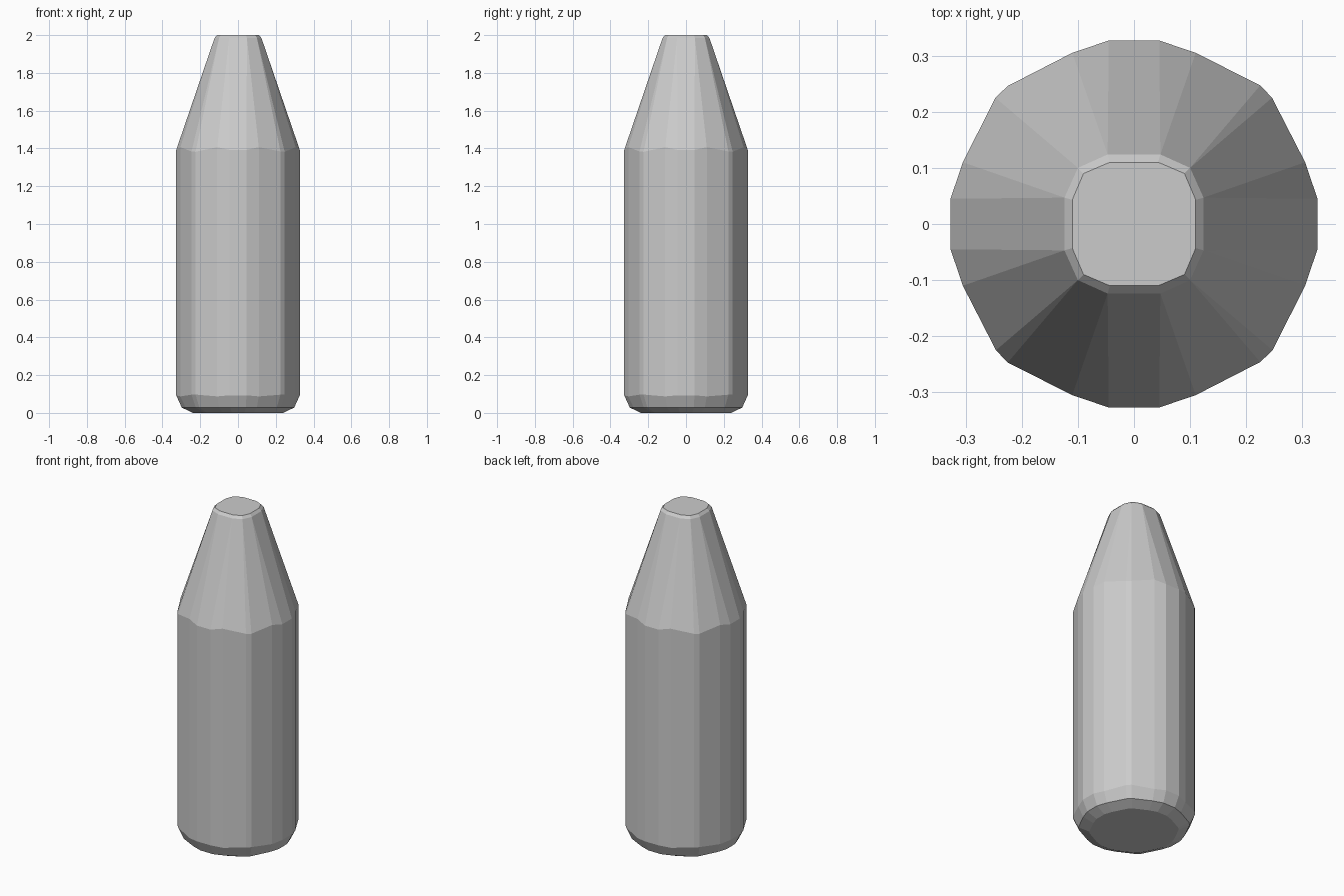
import bpy
import bmesh
from math import hypot

cube = bpy.data.objects.get("Cube")
if cube:
    bpy.data.objects.remove(cube, do_unlink=True)

grey = bpy.data.materials.new("plain grey")
grey.use_nodes = True
colour = (0.6, 0.6, 0.6, 1)
grey.diffuse_color = colour
grey.node_tree.nodes["Principled BSDF"].inputs["Base Color"].default_value = colour

# One quarter of each cross-section, counter-clockwise from +x
BODY = [(0.327, 0.045), (0.305, 0.11), (0.246, 0.225),
        (0.225, 0.247), (0.11, 0.305), (0.045, 0.327)]
NECK = [(0.124, 0.047), (0.124, 0.047), (0.1, 0.1),
        (0.1, 0.1), (0.047, 0.124), (0.047, 0.124)]
CAP = [(0.11, 0.043), (0.11, 0.043), (0.09, 0.09),
       (0.09, 0.09), (0.043, 0.11), (0.043, 0.11)]


def section(quarter, z, scale=1.0, scallop=0.0):
    """Turn a quarter outline into a full ring; wider corners shift in height."""
    ring = []
    points = quarter
    for _ in range(4):
        for x, y in points:
            lift = scallop * (0.327 - hypot(x, y))
            ring.append((x * scale, y * scale, z + lift))
        points = [(-y, x) for x, y in points]
    return ring


# Rounded base, straight body, tapered shoulder, bevelled flat tip
sections = [
    section(BODY, 0, 0.73),
    section(BODY, 0.028, 0.91),
    section(BODY, 0.09, scallop=-1),
    section(BODY, 1.4, scallop=2.5),
    section(NECK, 1.985),
    section(CAP, 2),
]

bm = bmesh.new()
rings = [[bm.verts.new(p) for p in ring] for ring in sections]
for low, high in zip(rings, rings[1:]):
    for i in range(len(low)):
        j = (i + 1) % len(low)
        bm.faces.new((low[i], low[j], high[j], high[i]))
bm.faces.new(rings[0][::-1])
bm.faces.new(rings[-1])
bmesh.ops.remove_doubles(bm, verts=bm.verts, dist=0.0005)
bmesh.ops.recalc_face_normals(bm, faces=bm.faces)

mesh = bpy.data.meshes.new("bottle_body")
bm.to_mesh(mesh)
bm.free()
mesh.materials.append(grey)
bottle = bpy.data.objects.new("bottle_body", mesh)
bpy.context.collection.objects.link(bottle)
